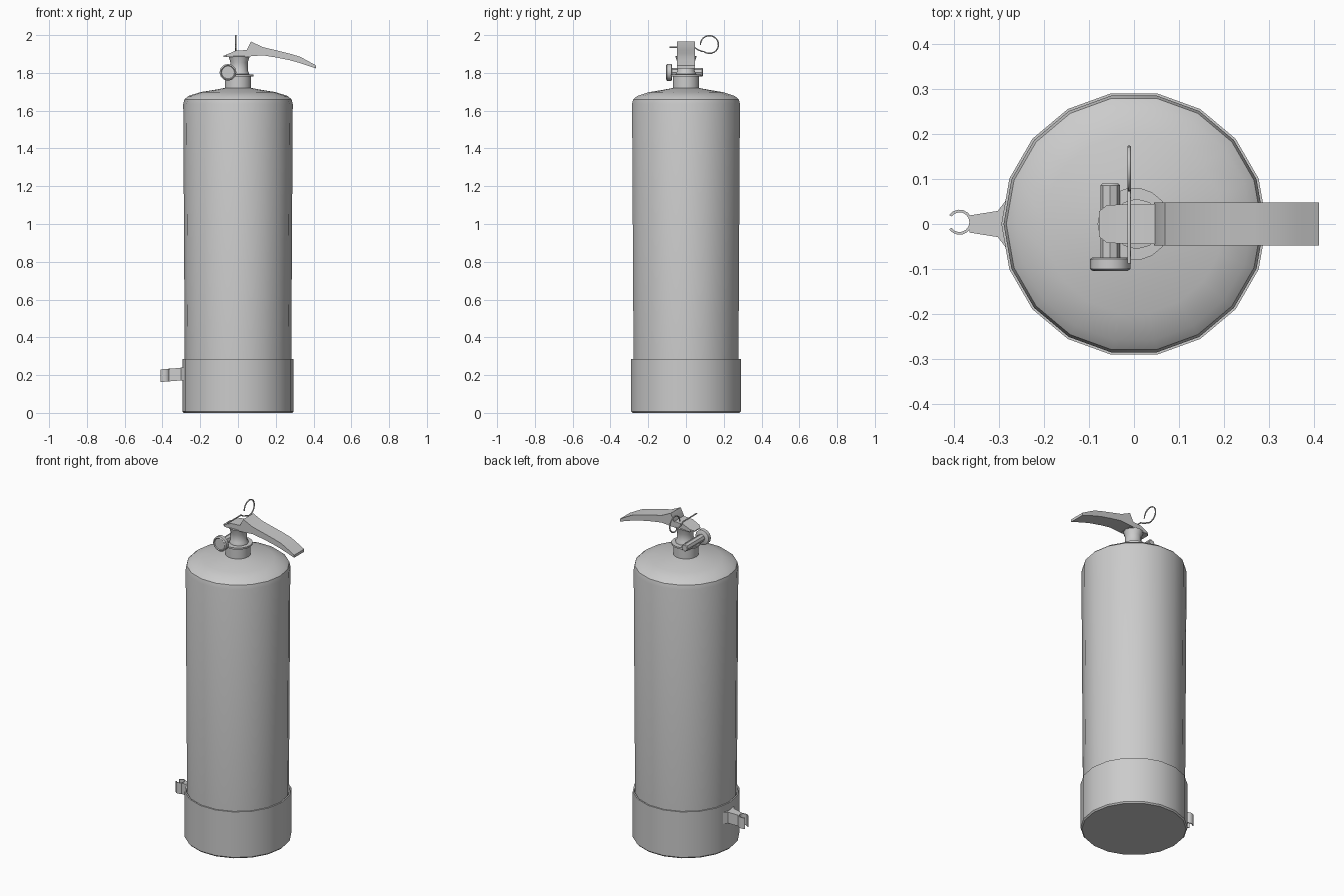
import bpy, bmesh, math
from mathutils import Vector, Matrix

if "Cube" in bpy.data.objects:
    bpy.data.objects.remove(bpy.data.objects["Cube"])


def finish(name, bm, angle=35):
    bmesh.ops.remove_doubles(bm, verts=bm.verts, dist=1e-5)
    bmesh.ops.recalc_face_normals(bm, faces=bm.faces)
    me = bpy.data.meshes.new(name)
    bm.to_mesh(me)
    bm.free()
    ob = bpy.data.objects.new(name, me)
    bpy.context.collection.objects.link(ob)
    bpy.ops.object.select_all(action='DESELECT')
    ob.select_set(True)
    bpy.context.view_layer.objects.active = ob
    bpy.ops.object.shade_smooth_by_angle(angle=math.radians(angle))
    return ob


def lathe(name, profile, sides, matrix=Matrix(), angle=35):
    """Revolve (radius, height) points; radius 0 closes an end."""
    bm = bmesh.new()
    rings = []
    for r, z in profile:
        rings.append([bm.verts.new(matrix @ Vector((
            r * math.cos(2 * math.pi * i / sides),
            r * math.sin(2 * math.pi * i / sides), z)))
            for i in range(sides if r else 1)])
    for a, b in zip(rings, rings[1:]):
        for i in range(sides):
            j = (i + 1) % sides
            quad = [a[i % len(a)], a[j % len(a)], b[j % len(b)], b[i % len(b)]]
            bm.faces.new(list(dict.fromkeys(quad)))
    return finish(name, bm, angle)


def strip(name, sections, angle=35):
    """Bridge x-sections (x, half_width, z_low, z_high) into a closed bar."""
    bm = bmesh.new()
    rings = [[bm.verts.new(p) for p in
              ((x, -w, lo), (x, w, lo), (x, w, hi), (x, -w, hi))]
             for x, w, lo, hi in sections]
    for a, b in zip(rings, rings[1:]):
        for i in range(4):
            j = (i + 1) % 4
            bm.faces.new((a[i], a[j], b[j], b[i]))
    bm.faces.new(rings[0])
    bm.faces.new(rings[-1])
    return finish(name, bm, angle)


# Tank and base cup
lathe("tank", [(0, 0.02), (0.282, 0.02), (0.282, 0.27), (0.290, 1.635),
               (0.284, 1.66), (0.262, 1.678), (0.20, 1.698),
               (0.12, 1.711), (0.06, 1.722), (0, 1.722)], 18)
lathe("base_cup", [(0, 0), (0.288, 0), (0.295, 0.008), (0.295, 0.285),
                   (0.287, 0.285), (0.282, 0.265)], 18)

# Neck collar and valve
lathe("neck_collar", [(0.07, 1.70), (0.07, 1.78), (0.081, 1.782),
                      (0.081, 1.792), (0.055, 1.793), (0, 1.793)], 18)
lathe("valve_body", [(0.053, 1.79), (0.053, 1.80), (0.046, 1.81),
                     (0.046, 1.855), (0.056, 1.888), (0, 1.895)], 12,
      Matrix.Translation((0.006, 0, 0)))

# Carry plate and squeeze lever
strip("lever_seat", [(-0.078, 0.028, 1.885, 1.89), (-0.06, 0.042, 1.883, 1.897),
                     (-0.015, 0.044, 1.884, 1.917), (0.06, 0.044, 1.885, 1.922)])
strip("squeeze_lever", [(0.045, 0.048, 1.886, 1.918), (0.069, 0.048, 1.888, 1.966),
                        (0.13, 0.048, 1.893, 1.937), (0.20, 0.048, 1.882, 1.92),
                        (0.27, 0.048, 1.868, 1.903), (0.325, 0.048, 1.853, 1.887),
                        (0.365, 0.048, 1.840, 1.866), (0.412, 0.048, 1.824, 1.840)])

# Gauge head and cross fitting, lying along y
to_y = Matrix.Translation((-0.053, 0, 1.803)) @ Matrix.Rotation(-math.pi / 2, 4, 'X')
lathe("pressure_gauge", [(0, -0.100), (0.034, -0.100), (0.038, -0.105),
                         (0.045, -0.100), (0.045, -0.078), (0.038, -0.074),
                         (0, -0.074)], 12, to_y)
lathe("cross_fitting", [(0, -0.08), (0.022, -0.08), (0.022, 0.086),
                        (0.018, 0.09), (0, 0.09)], 8, to_y)

# Safety pin: straight wire running into an open ring
curve = bpy.data.curves.new("safety_pin", 'CURVE')
curve.dimensions = '3D'
curve.bevel_depth = 0.004
curve.bevel_resolution = 1
path = [(-0.088, 1.935), (0.045, 1.935), (0.066, 1.921), (0.085, 1.914)]
for i in range(19):
    a = math.radians(232 + i * 17.2)
    path.append((0.124 + 0.048 * math.cos(a), 1.950 + 0.047 * math.sin(a)))
spline = curve.splines.new('POLY')
spline.points.add(len(path) - 1)
for p, (y, z) in zip(spline.points, path):
    p.co = (-0.011, y, z, 1)
curve.use_fill_caps = True
bpy.context.collection.objects.link(bpy.data.objects.new("safety_pin", curve))

# Hose clip: tapered arm with a split ring open to the left
strip("clip_arm", [(-0.283, 0.055, 0.172, 0.240), (-0.303, 0.029, 0.172, 0.239),
                   (-0.335, 0.024, 0.169, 0.236), (-0.366, 0.019, 0.167, 0.233)])
bm = bmesh.new()
rings = []
for i in range(13):
    a = math.radians(-145 + i * 290 / 12)
    ring = []
    for r, z in ((0.022, 0.165), (0.028, 0.165), (0.028, 0.232), (0.022, 0.232)):
        x = -0.388 + r * math.cos(a)
        ring.append(bm.verts.new((x, 0.004 + r * math.sin(a), z + 0.08 * (x + 0.388))))
    rings.append(ring)
for a, b in zip(rings, rings[1:]):
    for i in range(4):
        j = (i + 1) % 4
        bm.faces.new((a[i], a[j], b[j], b[i]))
bm.faces.new(rings[0])
bm.faces.new(rings[-1])
finish("clip_ring", bm)
